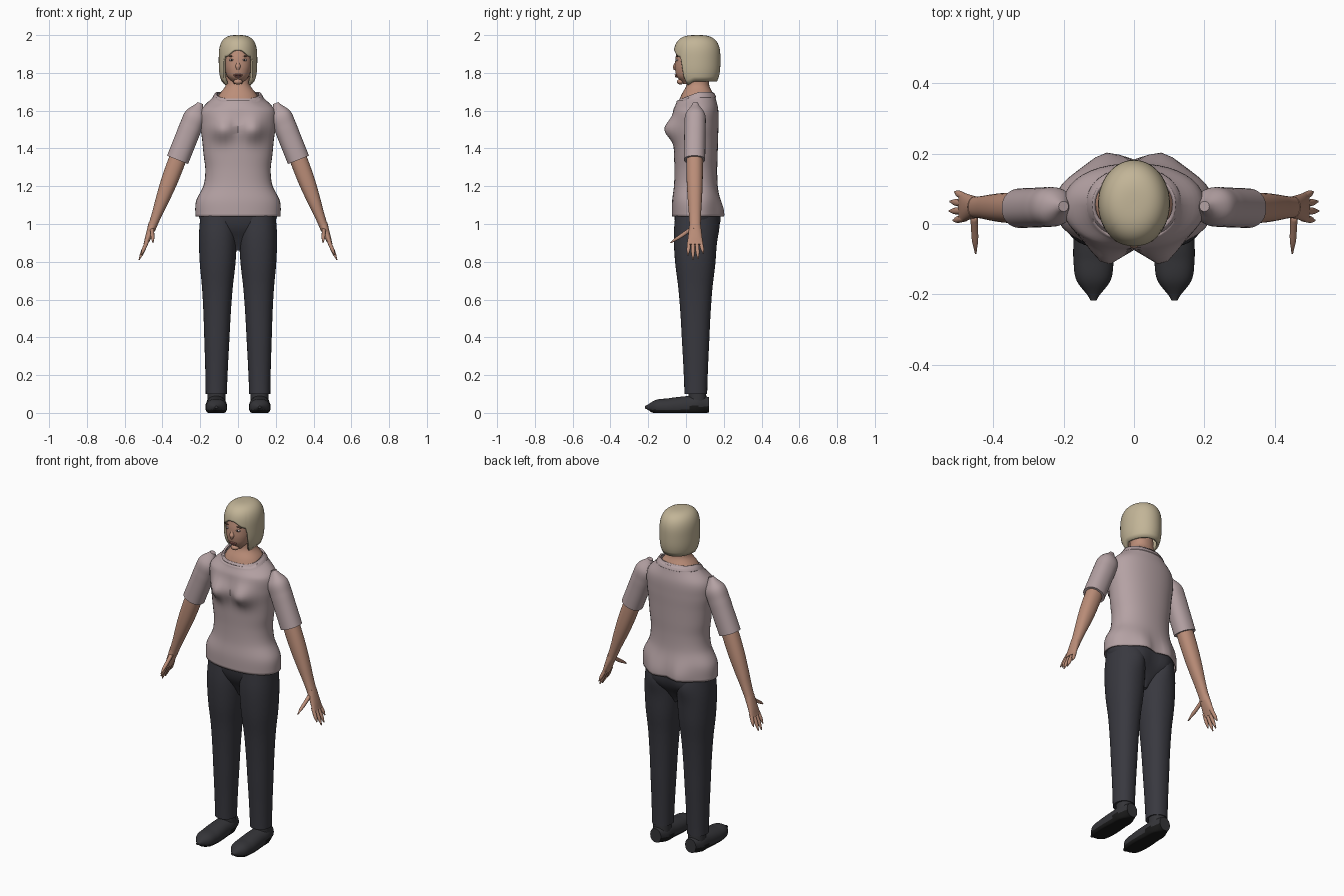
import bpy, bmesh, math
from mathutils import Vector

cube = bpy.data.objects.get("Cube")
if cube:
    bpy.data.objects.remove(cube, do_unlink=True)


def material(name, red, green, blue):
    mat = bpy.data.materials.new(name)
    mat.use_nodes = True
    color = (red, green, blue, 1)
    mat.diffuse_color = color
    shader = mat.node_tree.nodes["Principled BSDF"]
    shader.inputs["Base Color"].default_value = color
    return mat


SKIN = material("skin", .5, .27, .19)
HAIR = material("blonde hair", .54, .46, .31)
SHIRT = material("mauve cloth", .46, .36, .37)
TROUSER = material("charcoal cloth", .04, .04, .05)
SHOE = material("dark leather", .035, .035, .04)
SOLE = material("black rubber", .01, .01, .01)
LIP = material("lip", .3, .12, .1)
BROW = material("brow brown", .16, .09, .06)
WHITE = material("eye white", .6, .5, .5)
IRIS = material("dark iris", .05, .04, .03)

ACROSS_Y, ACROSS_Z = Vector((0, 1, 0)), Vector((0, 0, 1))
SIDES = 40


def finish(name, bm, materials, mirror=False):
    bmesh.ops.recalc_face_normals(bm, faces=bm.faces)
    mesh = bpy.data.meshes.new(name)
    bm.to_mesh(mesh)
    bm.free()
    obj = bpy.data.objects.new(name, mesh)
    bpy.context.collection.objects.link(obj)
    for mat in materials:
        mesh.materials.append(mat)
    if mirror:
        obj.modifiers.new("mirror", "MIRROR")
    bpy.ops.object.select_all(action="DESELECT")
    obj.select_set(True)
    bpy.context.view_layer.objects.active = obj
    bpy.ops.object.shade_smooth_by_angle(angle=math.radians(50))
    return obj


def thicken(obj, thickness):
    shell = obj.modifiers.new("thickness", "SOLIDIFY")
    shell.thickness = thickness
    shell.offset = -1


def spline(values, t):
    """Smooth curve through evenly spaced values, with t from 0 to 1."""
    last = len(values) - 1
    i = min(int(t * last), last - 1)
    f = t * last - i
    a, b, c, d = (values[max(0, min(last, i + k))] for k in (-1, 0, 1, 2))
    rise, fall = (c - a) / 2, (d - b) / 2
    bend = 3 * (c - b) - 2 * rise - fall
    twist = 2 * (b - c) + rise + fall
    return b + f * (rise + f * (bend + f * twist))


def bridge(bm, rings):
    for low, high in zip(rings, rings[1:]):
        for i in range(len(low)):
            j = i - 1
            bm.faces.new((low[j], low[i], high[i], high[j]))


def limb(name, mat, start, end, widths, depth=lambda w: w, mirror=True, across=ACROSS_Y,
         power=2.2, warp=None, sole=None, capped=True):
    """Skin superelliptic rings of evenly spaced widths along a straight axis."""
    bm = bmesh.new()
    start, end = Vector(start), Vector(end)
    side = across.cross(end - start).normalized()
    steps = 6 * (len(widths) - 1)
    rings = []
    for step in range(steps + 1):
        t = step / steps
        width = spline(widths, t)
        ring = []
        for k in range(SIDES):
            angle = math.tau * k / SIDES
            c, s = (math.copysign(abs(q) ** (2 / power), q)
                    for q in (math.cos(angle), math.sin(angle)))
            p = start.lerp(end, t) + side * width * c + across * depth(width) * s
            if warp:
                warp(p)
            ring.append(bm.verts.new(p))
        rings.append(ring)
    bridge(bm, rings)
    if capped:
        bm.faces.new(rings[0])
        bm.faces.new(rings[-1])
    if sole:
        for face in bm.faces:
            face.material_index = int(sole(face.calc_center_median()))
    return finish(name, bm, (mat, SOLE) if sole else (mat,), mirror)


def blob(name, mat, center, size, mirror=False):
    bm = bmesh.new()
    bmesh.ops.create_uvsphere(bm, u_segments=16, v_segments=10, radius=1)
    bmesh.ops.scale(bm, vec=size, verts=bm.verts)
    bmesh.ops.translate(bm, vec=center, verts=bm.verts)
    finish(name, bm, (mat,), mirror)


def swell(p, x, z, wide, tall):
    return math.exp(-((abs(p.x) - x) / wide) ** 2 - ((p.z - z) / tall) ** 2)


# Shirt body with bust, flared hem and a dipped neckline
def shirt_shape(p):
    if p.y < .04:
        p.y -= .055 * swell(p, .08, 1.5, .055, .06)
    else:
        p.y += .03 * swell(p, .08, 1.05, .06, .08)
    collar_shape(p)


def collar_shape(p):
    near_neck = max(0, min(1, (p.z - 1.6) / .08))
    p.z -= .035 * near_neck * max(0, min(1, (.07 - p.y) / .09))


shirt = limb("shirt_body", SHIRT, (0, .052, 1.04), (0, .052, 1.69),
             (.226, .222, .183, .173, .182, .19, .2, .193, .122),
             lambda w: .07 + w / 4, mirror=False, warp=shirt_shape, capped=False)
thicken(shirt, .006)
collar = limb("collar", SHIRT, (0, .055, 1.67), (0, .055, 1.7), (.135, .128, .118),
              lambda w: w - .03, mirror=False, warp=collar_shape, capped=False)
thicken(collar, .01)

# Neck and upper chest
limb("neck", SKIN, (0, .06, 1.64), (0, .065, 1.82), (.12, .1, .067, .063, .06),
     lambda w: .7 * w + .015, mirror=False)

# Sleeves, arms and hands
limb("sleeves", SHIRT, (.2, .05, 1.64), (.32, .045, 1.34), (.015, .055, .06, .06, .06, .06),
     lambda w: .94 * w)
limb("arms", SKIN, (.31, .045, 1.37), (.46, .048, .97), (.046, .046, .043, .036, .027, .022),
     lambda w: .6 * w + .016)
limb("hands", SKIN, (.45, .048, 1), (.49, .048, .89), (.024, .02, .016, .011),
     lambda w: .054 - w)
for i, (finger, length) in enumerate(zip(("index", "middle", "ring", "little"),
                                         (.075, .1, .095, .065))):
    y = .017 + .02 * i
    limb(finger + "_fingers", SKIN, (.48, y, .91),
         (.48 + .44 * length, y + .007 * (i - 1), .91 - length), (.01, .01, .009, .003))
limb("thumbs", SKIN, (.455, .03, .975), (.45, -.08, .9), (.011, .01, .009, .003),
     lambda w: 1.8 * w)


# Trousers
def seat_shape(p):
    if p.y > .06:
        p.y += .02 * swell(p, .09, 1, .06, .07)


limb("trouser_seat", TROUSER, (0, .056, .86), (0, .056, 1.09), (.02, .09, .17, .205, .205),
     lambda w: .035 + .4 * w, mirror=False, warp=seat_shape)
limb("trouser_legs", TROUSER, (.105, .048, 1.08), (.115, .052, .1),
     (.092, .1, .095, .081, .072, .066, .06, .056), lambda w: 1.2 * w - .007,
     warp=seat_shape)


# Shoes rise toward the ankle over a flat rubber sole and low heel
def shoe_shape(p):
    p.z = max(0, p.z) * (1 + 2 * max(0, p.y + .1))


limb("shoes", SHOE, (.115, -.218, .03), (.115, .122, .03),
     (.008, .048, .057, .057, .054, .052, .035), lambda w: .8 * w, across=ACROSS_Z,
     warp=shoe_shape, sole=lambda c: c.z < (.035 if c.y > .02 else .017))
limb("ankles", SHOE, (.114, .06, .06), (.114, .06, .14), (.048, .046))

# Head and facial features
limb("head", SKIN, (0, .01, 1.74), (0, .06, 1.97),
     (.02, .055, .07, .077, .08, .075, .04), lambda w: 1.2 * w, mirror=False)
limb("nose", SKIN, (0, -.046, 1.875), (0, -.06, 1.815), (.006, .008, .014, .006),
     mirror=False)
blob("upper_lip", LIP, (0, -.05, 1.789), (.025, .01, .005))
blob("lower_lip", LIP, (0, -.048, 1.781), (.02, .01, .006))
blob("chin", SKIN, (0, -.03, 1.753), (.024, .018, .015))
blob("eyes", WHITE, (.034, -.047, 1.868), (.014, .008, .006), True)
blob("irises", IRIS, (.034, -.052, 1.868), (.005, .005, .005), True)
blob("eyebrows", BROW, (.036, -.045, 1.888), (.02, .008, .003), True)
blob("ears", SKIN, (.078, .05, 1.85), (.008, .018, .03), True)


# Bobbed hair: each column of strands ends at its own height to frame the face
def ease(low, high, value):
    t = max(0, min(1, (value - low) / (high - low)))
    return t * t * (3 - 2 * t)


def hair_end(angle):
    return (1.92 - .035 * ease(.1, .75, angle) - .15 * ease(.78, 1, angle)
            + .02 * ease(1, 1.5, angle))


def hair_radius(z):
    reach = (z - 1.87) / (.13 if z > 1.87 else .16)
    return max(.001, 1 - abs(reach) ** 3) ** (1 / 3)


bm = bmesh.new()
rings = []
levels, columns = 24, 96
for level in range(levels + 1):
    ring = []
    for k in range(columns):
        angle = math.tau * k / columns
        z = 2 - (2 - hair_end(min(angle, math.tau - angle))) * (level / levels) ** 2.5
        r = hair_radius(z)
        ring.append(bm.verts.new((.102 * r * math.sin(angle),
                                  .058 - .124 * r * math.cos(angle), z)))
    rings.append(ring)
bridge(bm, rings)
bm.faces.new(rings[0])
thicken(finish("hair", bm, (HAIR,)), .014)
